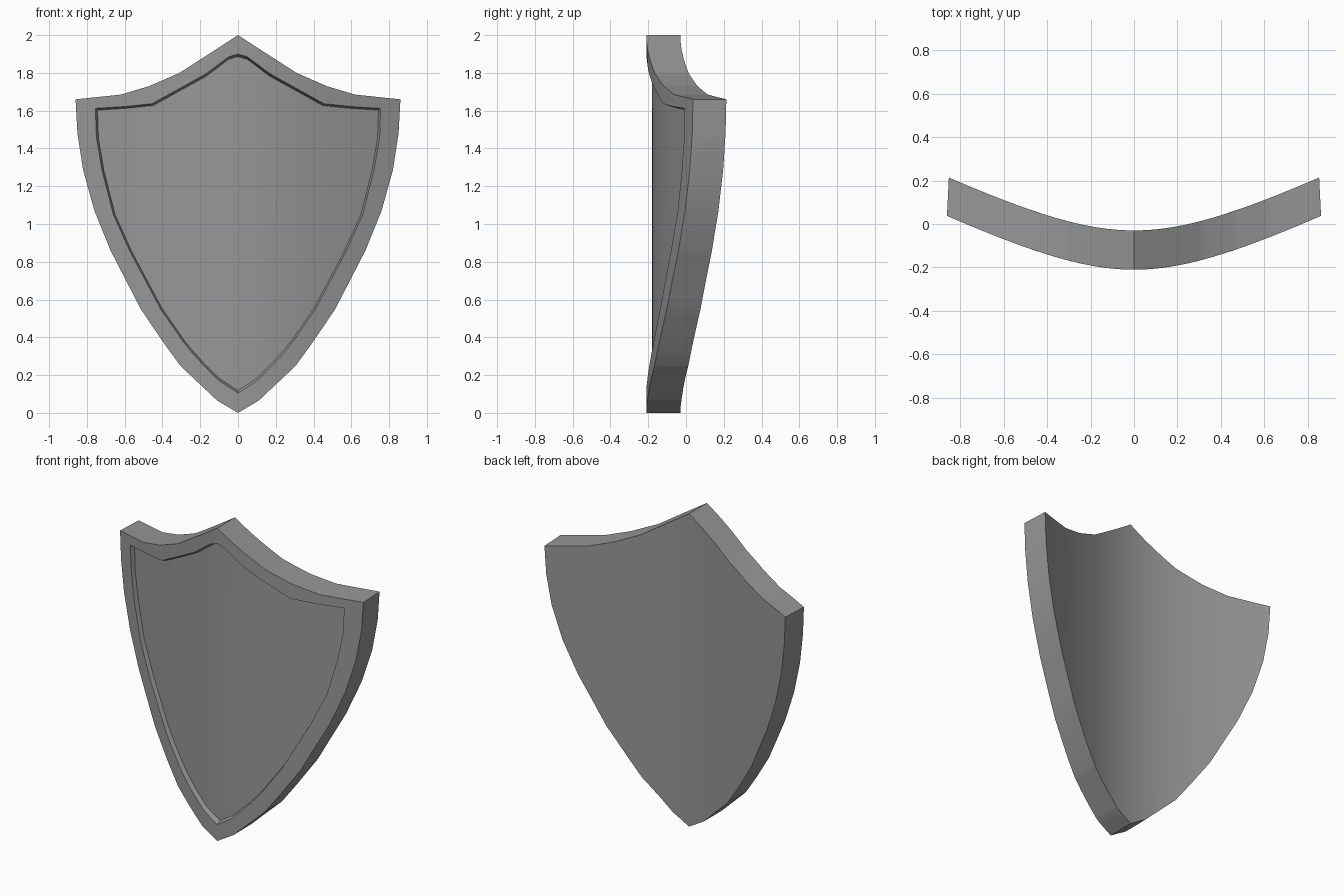
import bpy, bmesh
from math import sqrt, radians

cube = bpy.data.objects.get("Cube")
if cube:
    bpy.data.objects.remove(cube)

# Half outlines (x, z), from the top point round to the bottom tip
RIM = [(0, 2), (.1, 1.935), (.31, 1.8), (.47, 1.73), (.62, 1.685), (.86, 1.66),
       (.85, 1.48), (.82, 1.285), (.76, 1.07), (.675, .86), (.515, .55),
       (.4, .38), (.306, .25), (.2, .15), (.11, .065), (0, 0)]
PANEL = [(0, 1.9), (.05, 1.885), (.17, 1.795), (.455, 1.637), (.6, 1.622), (.755, 1.612),
         (.75, 1.46), (.72, 1.285), (.66, 1.05), (.57, .85), (.41, .55),
         (.29, .376), (.24, .315), (.19, .26), (.1, .17), (0, .105)]
THICKNESS = .18
RECESS = .03


def bend(x):
    """Depth of the curved front at a given x."""
    return -.21 + .5 * (sqrt(x * x + .25) - .5)


def ring(bm, half, depth, sx=1, sz=1):
    """Closed loop of vertices mirrored from a half outline."""
    full = half + [(-x, z) for x, z in half[-2:0:-1]]
    return [bm.verts.new((x * sx, depth, 1 + (z - 1) * sz)) for x, z in full]


def bridge(bm, a, b):
    for i in range(len(a)):
        j = (i + 1) % len(a)
        bm.faces.new((a[i], a[j], b[j], b[i]))


steel = bpy.data.materials.new("grey steel")
steel.use_nodes = True
colour = (.31, .31, .31, 1)
steel.diffuse_color = colour
steel.node_tree.nodes["Principled BSDF"].inputs["Base Color"].default_value = colour

# Flat shield: back, edge, raised rim, recess wall and sunken panel
bm = bmesh.new()
back = ring(bm, RIM, THICKNESS, sx=.99)
front = ring(bm, RIM, 0)
lip = ring(bm, PANEL, 0)
floor = ring(bm, PANEL, RECESS, .985, .985)
for a, b in ((back, front), (front, lip), (lip, floor)):
    bridge(bm, a, b)
bm.faces.new(back)
bm.faces.new(floor)

# Slice into vertical strips, starting at the middle, then bend
for step in range(15):
    for side in (1, -1):
        bmesh.ops.bisect_plane(bm, geom=bm.verts[:] + bm.edges[:] + bm.faces[:],
                               dist=1e-5, plane_co=(side * step * .06, 0, 0),
                               plane_no=(1, 0, 0))
for v in bm.verts:
    v.co.y += bend(v.co.x)
bmesh.ops.recalc_face_normals(bm, faces=bm.faces[:])

mesh = bpy.data.meshes.new("shield")
bm.to_mesh(mesh)
bm.free()
mesh.materials.append(steel)
shield = bpy.data.objects.new("shield", mesh)
bpy.context.collection.objects.link(shield)
bpy.ops.object.select_all(action='DESELECT')
shield.select_set(True)
bpy.context.view_layer.objects.active = shield
bpy.ops.object.shade_smooth_by_angle(angle=radians(30))
